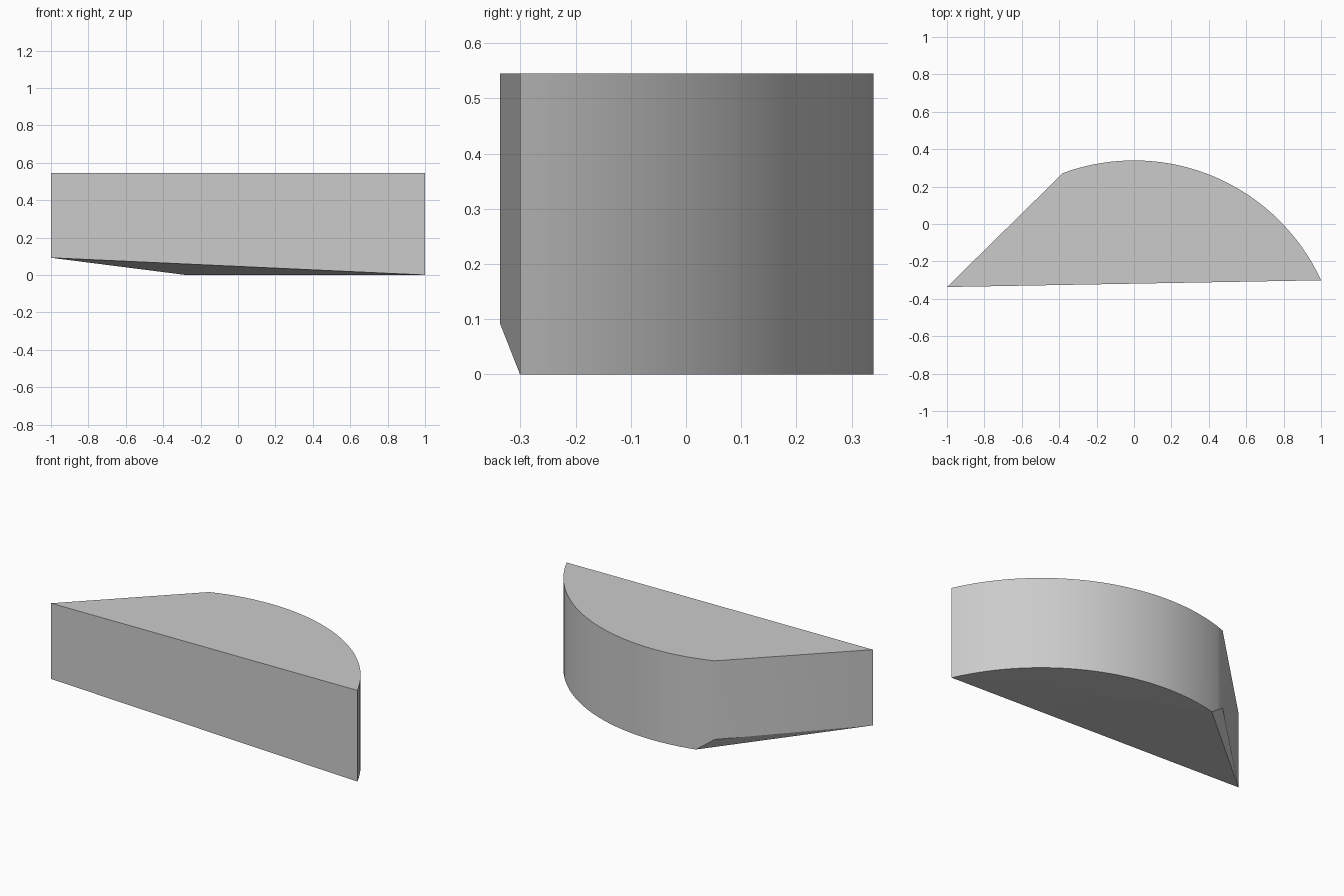
import bpy, bmesh, math

cube = bpy.data.objects.get("Cube")
if cube:
    bpy.data.objects.remove(cube, do_unlink=True)

TOP = 0.545
RADIUS, CENTRE_Y = 1.101, -0.761
START, END, STEPS = math.radians(-20.2), math.radians(65.3), 31
CHAMFER = 2              # arc steps covered by the raised corner
CORNER_Z, TIP_Z = 0.075, 0.092

# Outline: curved back wall from the cut corner to the left end, then the tip
outline = []
for i in range(STEPS + 1):
    a = START + (END - START) * i / STEPS
    z = CORNER_Z * max(0, 1 - i / CHAMFER)
    outline.append((RADIUS * math.sin(a), CENTRE_Y + RADIUS * math.cos(a), z))
outline.append((-1, -0.337, TIP_Z))

bm = bmesh.new()
upper = [bm.verts.new((x, y, TOP)) for x, y, z in outline]
lower = [bm.verts.new(p) for p in outline]
tip = lower[-1]
n = len(outline)

# Flat top and side walls
bm.faces.new(upper)
for i in range(n):
    j = (i + 1) % n
    bm.faces.new((upper[i], upper[j], lower[j], lower[i]))

# Underside: level segment, sloping wedge and small corner facets
bm.faces.new(lower[CHAMFER:n - 1])
bm.faces.new((tip, lower[CHAMFER], lower[n - 2]))
for i in range(CHAMFER):
    bm.faces.new((tip, lower[i], lower[i + 1]))

bmesh.ops.recalc_face_normals(bm, faces=bm.faces)
mesh = bpy.data.meshes.new("curved_block")
bm.to_mesh(mesh)
bm.free()

block = bpy.data.objects.new("curved_block", mesh)
bpy.context.collection.objects.link(block)

# Plain grey
grey = bpy.data.materials.new("light_grey")
grey.use_nodes = True
colour = (0.6, 0.6, 0.6, 1)
grey.diffuse_color = colour
grey.node_tree.nodes["Principled BSDF"].inputs["Base Color"].default_value = colour
mesh.materials.append(grey)

# Smooth curve, sharp edges
bpy.ops.object.select_all(action='DESELECT')
block.select_set(True)
bpy.context.view_layer.objects.active = block
bpy.ops.object.shade_smooth_by_angle(angle=math.radians(30))
